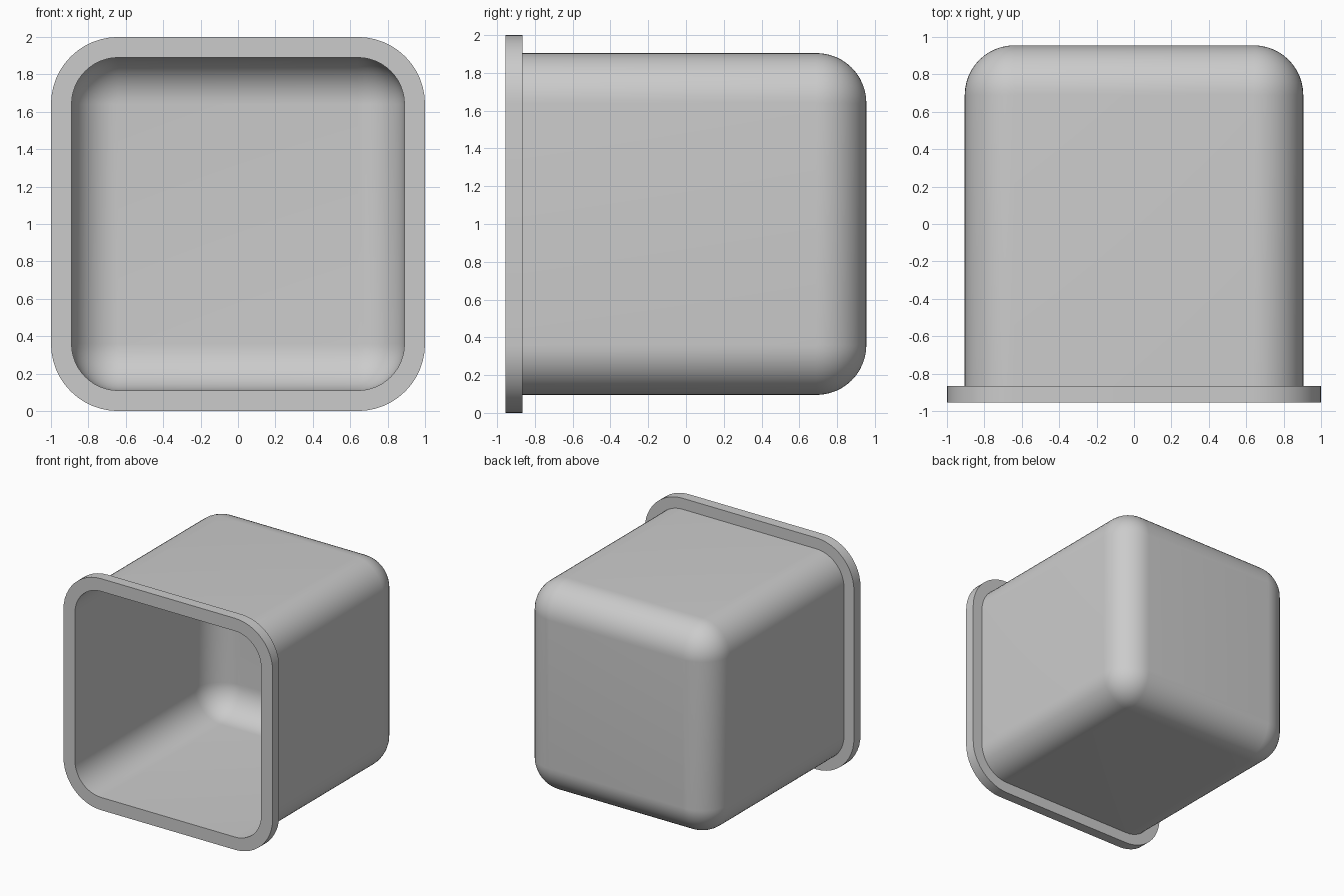
import bpy, bmesh, math

if "Cube" in bpy.data.objects:
    bpy.data.objects.remove(bpy.data.objects["Cube"])

CORE = 0.64          # half-size of the square through all corner centres
SEG = 12             # segments per rounded corner
BACK = 0.69          # y of the back fillet centre
FRONT, LIP = -0.955, -0.865
R_OUT, R_IN, R_RIM = 0.265, 0.25, 0.36


def rounded_square(bm, r, y):
    """Ring of vertices: square core grown by radius r, at depth y."""
    ring = []
    for q, (sx, sz) in enumerate([(1, 1), (-1, 1), (-1, -1), (1, -1)]):
        for i in range(SEG + 1):
            a = math.pi / 2 * (q + i / SEG)
            ring.append(bm.verts.new((sx * CORE + r * math.cos(a), y,
                                      1 + sz * CORE + r * math.sin(a))))
    return ring


def fillet(r):
    """Quarter-round sections from the side wall to the flat back."""
    return [(r * math.cos(math.pi / 2 * i / SEG),
             BACK + r * math.sin(math.pi / 2 * i / SEG)) for i in range(SEG + 1)]


# Section path: back outside, along the wall, around the rim, back inside
sections = fillet(R_OUT)[::-1]
sections += [(R_OUT, LIP), (R_RIM, LIP), (R_RIM, FRONT), (R_IN, FRONT)]
sections += fillet(R_IN)

bm = bmesh.new()
rings = [rounded_square(bm, r, y) for r, y in sections]
n = len(rings[0])
for a, b in zip(rings, rings[1:]):
    for i in range(n):
        j = (i + 1) % n
        bm.faces.new((a[i], a[j], b[j], b[i]))

# Merge the sphere-corner poles, then close the outer and inner back walls
bmesh.ops.remove_doubles(bm, verts=bm.verts, dist=1e-4)
bmesh.ops.holes_fill(bm, edges=[e for e in bm.edges if e.is_boundary], sides=0)
bmesh.ops.recalc_face_normals(bm, faces=bm.faces)

mesh = bpy.data.meshes.new("flanged_box_shell")
bm.to_mesh(mesh)
bm.free()
box = bpy.data.objects.new("flanged_box_shell", mesh)
bpy.context.collection.objects.link(box)

# Smooth rounded walls with crisp rim edges
bpy.context.view_layer.objects.active = box
box.select_set(True)
bpy.ops.object.shade_smooth_by_angle(angle=math.radians(30))
